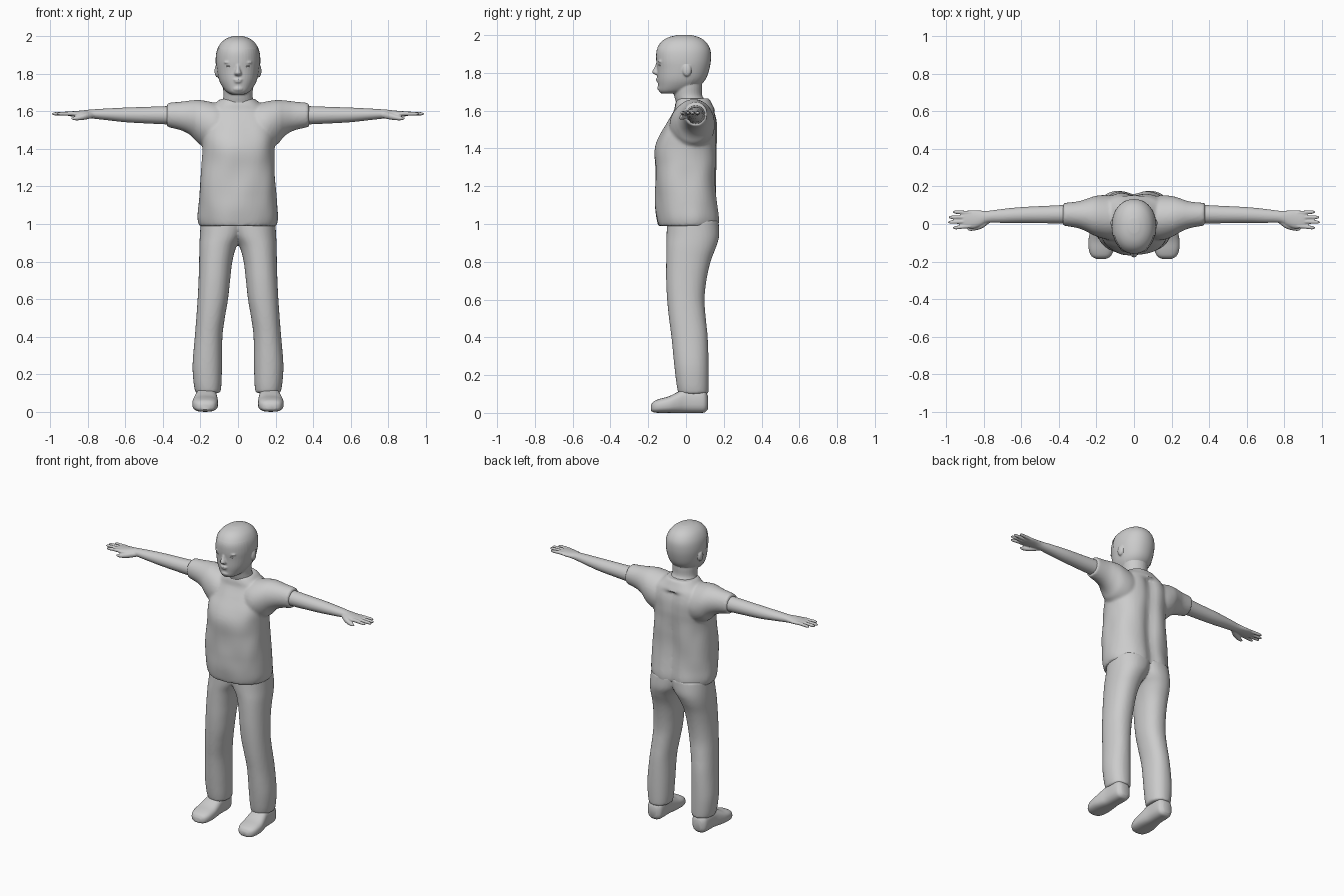
import bpy, bmesh, math
from mathutils import Vector, noise

grey = bpy.data.materials.new("plain grey")
grey.diffuse_color = (0.6, 0.6, 0.6, 1)


def smooth_rows(rows, steps):
    """Pass a smooth curve through the stations."""
    out = []
    for i in range(len(rows) - 1):
        p = [rows[max(i - 1, 0)], rows[i], rows[i + 1], rows[min(i + 2, len(rows) - 1)]]
        for s in range(steps):
            t = s / steps
            out.append([b + 0.5 * t * (c - a + t * (2*a - 5*b + 4*c - d + t * (3*(b - c) + d - a)))
                        for a, b, c, d in zip(*p)])
    return out + [rows[-1]]


def loft(bm, axis, rows, power=2.0, n=28, steps=4, mirror=False):
    """Closed skin over cross-sections: position, then low/high bounds of the other two axes."""
    for sign in ((1, -1) if mirror else (1,)):
        rings = []
        for t, a0, a1, b0, b1 in smooth_rows(rows, steps):
            ring = []
            for k in range(n):
                c, s = math.cos(2*math.pi*k/n), math.sin(2*math.pi*k/n)
                a = (a0 + a1)/2 + (a1 - a0)/2 * math.copysign(abs(c)**(2/power), c)
                b = (b0 + b1)/2 + (b1 - b0)/2 * math.copysign(abs(s)**(2/power), s)
                x, y, z = {'x': (t, a, b), 'y': (a, t, b), 'z': (a, b, t)}[axis]
                ring.append(bm.verts.new((sign*x, y, z)))
            rings.append(ring)
        for r, q in zip(rings, rings[1:]):
            for k in range(n):
                bm.faces.new((r[k], r[(k+1) % n], q[(k+1) % n], q[k]))
        bm.faces.new(rings[0])
        bm.faces.new(rings[-1])


def ball(bm, co, size, mirror=False):
    for sign in ((1, -1) if mirror else (1,)):
        vs = bmesh.ops.create_uvsphere(bm, u_segments=16, v_segments=10, radius=1)['verts']
        for v in vs:
            v.co = Vector((sign*co[0], co[1], co[2])) + Vector(size) * v.co


def finish(name, bm, voxel=0, smooth=0):
    bmesh.ops.recalc_face_normals(bm, faces=bm.faces)
    me = bpy.data.meshes.new(name)
    bm.to_mesh(me)
    bm.free()
    me.materials.append(grey)
    ob = bpy.data.objects.new(name, me)
    bpy.context.collection.objects.link(ob)
    bpy.ops.object.select_all(action='DESELECT')
    bpy.context.view_layer.objects.active = ob
    ob.select_set(True)
    if voxel:
        m = ob.modifiers.new("blend", 'REMESH')
        m.mode, m.voxel_size, m.use_smooth_shade = 'VOXEL', voxel, True
        m = ob.modifiers.new("soften", 'SMOOTH')
        m.factor, m.iterations = 0.5, smooth
    else:
        bpy.ops.object.shade_smooth_by_angle(angle=math.radians(45))
    return ob


# Shirt: torso and short sleeves blended together, with soft folds
bm = bmesh.new()
loft(bm, 'z', [
    (0.99, -.205, .205, -.145, .18), (1.03, -.212, .212, -.152, .182), (1.1, -.208, .208, -.16, .176),
    (1.2, -.203, .203, -.163, .17), (1.3, -.198, .198, -.163, .168), (1.4, -.192, .192, -.162, .168),
    (1.47, -.195, .195, -.14, .172), (1.54, -.19, .19, -.098, .17), (1.6, -.17, .17, -.062, .155),
    (1.635, -.13, .13, -.055, .138), (1.665, -.092, .092, -.045, .122)], power=2.3, n=64, steps=6)
loft(bm, 'x', [
    (.04, -.05, .13, 1.43, 1.625), (.12, -.085, .15, 1.39, 1.645), (.2, -.07, .15, 1.42, 1.66),
    (.25, -.042, .135, 1.47, 1.658), (.3, -.022, .12, 1.498, 1.652), (.378, -.008, .112, 1.517, 1.645)],
    n=40, steps=6, mirror=True)
for v in bm.verts:
    x, y, z = v.co
    if y > .08 and z < 1.6:  # hollow along the spine
        v.co.y -= .025 * math.exp(-(x/.045)**2)
    fold = noise.noise(Vector((x*9, y*9, z*6))) * .009
    v.co += Vector((x, y - .02, 0)).normalized() * fold * (1 if abs(x) < .22 else .3)
finish("shirt", bm, .009, 3)

# Trousers: two legs meeting at the hips
bm = bmesh.new()
loft(bm, 'z', [
    (.1, .093, .226, -.04, .118), (.15, .088, .236, -.05, .12), (.25, .085, .242, -.062, .12),
    (.4, .083, .23, -.077, .115), (.5, .07, .222, -.09, .105), (.6, .053, .215, -.1, .098),
    (.7, .042, .21, -.105, .108), (.8, .03, .207, -.105, .13), (.88, .008, .206, -.104, .16),
    (.94, -.03, .203, -.103, .176), (1.02, -.06, .198, -.1, .172)],
    power=2.2, n=40, mirror=True)
finish("trousers", bm, .009, 3)

# Shoes: rounded uppers on flat soles
bm = bmesh.new()
loft(bm, 'y', [
    (-.186, .15, .2, .012, .04), (-.172, .125, .225, .003, .06), (-.14, .11, .24, 0, .074),
    (-.09, .106, .243, 0, .088), (-.045, .108, .235, 0, .11), (0, .112, .225, 0, .13),
    (.07, .112, .222, 0, .13), (.1, .118, .215, .003, .12), (.116, .14, .195, .02, .09)],
    power=2.7, mirror=True)
finish("shoes", bm)

# Arms and palms
bm = bmesh.new()
loft(bm, 'x', [
    (.3, 0, .108, 1.528, 1.63), (.37, .002, .102, 1.53, 1.628), (.48, .004, .096, 1.535, 1.624),
    (.6, .006, .09, 1.542, 1.62), (.7, .006, .08, 1.553, 1.615), (.78, .006, .07, 1.562, 1.61),
    (.82, -.012, .072, 1.567, 1.606), (.86, -.024, .074, 1.57, 1.602), (.9, -.02, .07, 1.575, 1.599),
    (.915, -.014, .066, 1.58, 1.595)], mirror=True)
# Fingers: root y, tip y, tip x
for y0, y1, tip in ((-.011, -.02, .965), (.013, .01, .99), (.036, .036, .988), (.059, .064, .965)):
    loft(bm, 'x', [
        (.87, y0 - .011, y0 + .011, 1.576, 1.599), ((.87 + tip)/2, (y0+y1)/2 - .0105, (y0+y1)/2 + .0105, 1.577, 1.598),
        (tip - .015, y1 - .009, y1 + .009, 1.578, 1.596), (tip, y1 - .003, y1 + .003, 1.583, 1.59)],
        n=12, mirror=True)
# Thumbs
loft(bm, 'x', [
    (.77, .005, .035, 1.565, 1.595), (.81, -.024, .012, 1.556, 1.592), (.85, -.035, -.009, 1.552, 1.578),
    (.875, -.036, -.017, 1.553, 1.571), (.887, -.031, -.023, 1.558, 1.566)], n=14, mirror=True)
finish("arms_and_hands", bm, .0045, 2)

# Head with neck, nose, lips, chin, brows and ears
skull = [
    (1.69, -.035, .035, -.13, -.03), (1.705, -.062, .062, -.143, .03), (1.735, -.086, .086, -.147, .075),
    (1.77, -.102, .102, -.151, .103), (1.82, -.112, .112, -.153, .12), (1.87, -.116, .116, -.158, .128),
    (1.92, -.11, .11, -.155, .125), (1.96, -.09, .09, -.132, .103), (1.985, -.06, .06, -.095, .068),
    (1.998, -.025, .025, -.045, .025)]
bm = bmesh.new()
loft(bm, 'z', skull, power=2.15, n=40)
loft(bm, 'z', [
    (1.58, -.1, .1, -.04, .125), (1.64, -.088, .088, -.052, .11), (1.68, -.078, .078, -.063, .086),
    (1.73, -.08, .08, -.07, .085), (1.78, -.08, .08, -.07, .085)])
loft(bm, 'z', [
    (1.787, -.012, .012, -.155, -.13), (1.797, -.02, .02, -.174, -.13), (1.808, -.018, .018, -.179, -.13),
    (1.83, -.011, .011, -.167, -.13), (1.855, -.01, .01, -.157, -.13)], n=16)
ball(bm, (0, -.145, 1.768), (.028, .016, .006))
ball(bm, (0, -.143, 1.757), (.024, .016, .006))
ball(bm, (0, -.132, 1.72), (.03, .02, .018))
ball(bm, (.046, -.132, 1.86), (.03, .017, .007), True)
ball(bm, (.112, .005, 1.815), (.013, .024, .034), True)
finish("head", bm, .005, 2)

# Eyes
bm = bmesh.new()
ball(bm, (.044, -.133, 1.84), (.019, .014, .007), True)
finish("eyes", bm)

# Short hair: thin shell over the skull above a hairline
bm = bmesh.new()
loft(bm, 'z', [(z + .002, a - .003, b + .003, c - .001, d + .004) for z, a, b, c, d in skull], power=2.15, n=40)
cut = []
for f in bm.faces:
    c = f.calc_center_median()
    line = 1.93 if c.y < -.06 else (1.85 if c.y < .03 else 1.735)
    if c.z < line:
        cut.append(f)
bmesh.ops.delete(bm, geom=cut, context='FACES')
finish("hair", bm)
